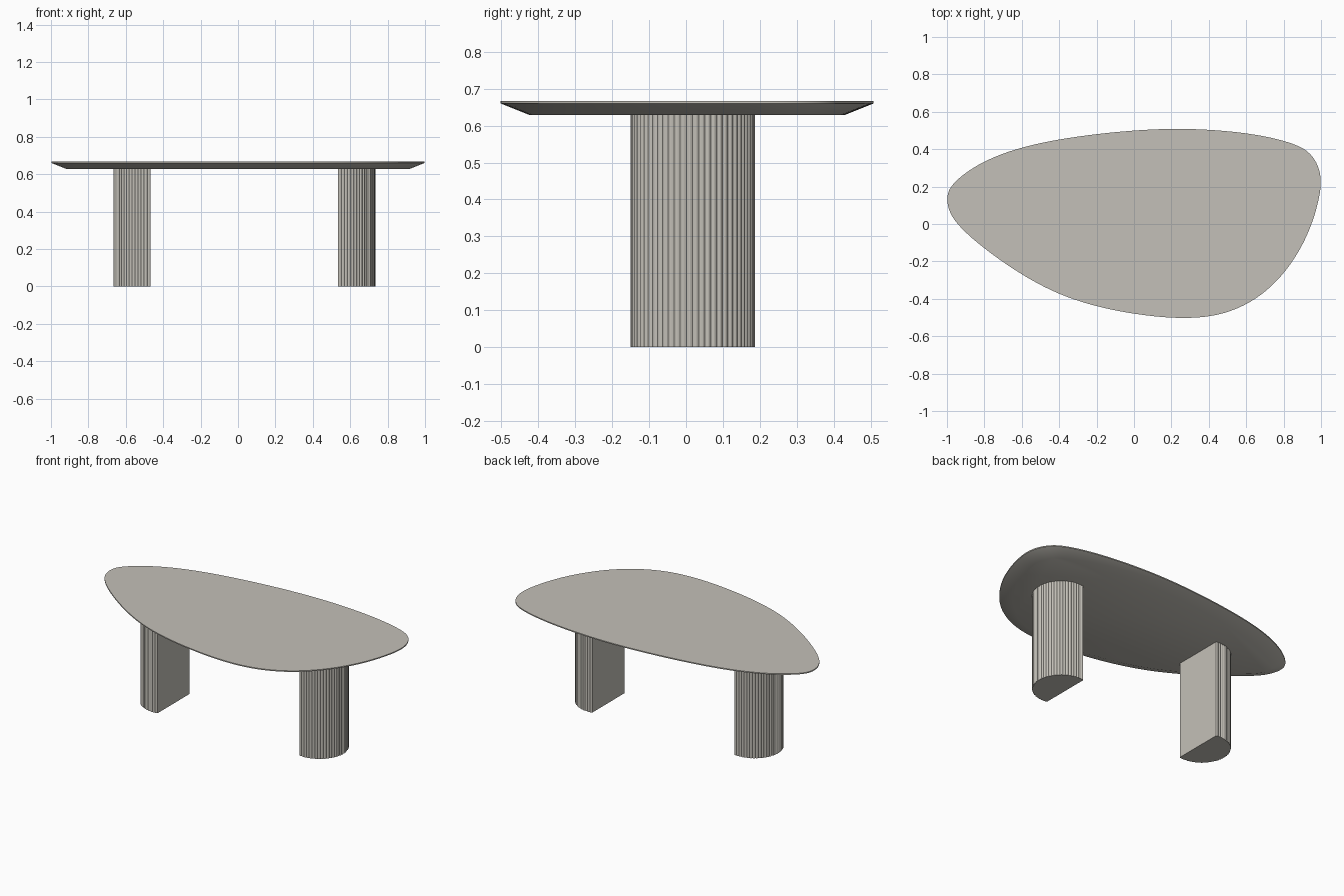
import bpy, bmesh, math
from mathutils import Vector

if "Cube" in bpy.data.objects:
    bpy.data.objects.remove(bpy.data.objects["Cube"])

stone = bpy.data.materials.new("warm_grey")
stone.diffuse_color = (0.55, 0.53, 0.48, 1)
stone.use_nodes = True
stone.node_tree.nodes["Principled BSDF"].inputs["Base Color"].default_value = stone.diffuse_color


def loft(name, rings, angle):
    """Skin a stack of closed rings (same point count) and cap both ends."""
    bm = bmesh.new()
    loops = [[bm.verts.new(p) for p in ring] for ring in rings]
    n = len(loops[0])
    for a, b in zip(loops, loops[1:]):
        for i in range(n):
            j = (i + 1) % n
            bm.faces.new((a[i], a[j], b[j], b[i]))
    bm.faces.new(loops[0][::-1])
    bm.faces.new(loops[-1])
    bmesh.ops.recalc_face_normals(bm, faces=bm.faces)
    mesh = bpy.data.meshes.new(name)
    bm.to_mesh(mesh)
    bm.free()
    obj = bpy.data.objects.new(name, mesh)
    bpy.context.collection.objects.link(obj)
    mesh.materials.append(stone)
    bpy.ops.object.select_all(action='DESELECT')
    obj.select_set(True)
    bpy.context.view_layer.objects.active = obj
    bpy.ops.object.shade_smooth_by_angle(angle=math.radians(angle))
    return obj


def smooth_outline(pts, steps=5):
    """Closed chord-length spline through the points, lightly relaxed."""
    pts = [Vector(p) for p in pts]
    n, out = len(pts), []

    def tangent(i):
        a, b, c = pts[i - 1], pts[i], pts[(i + 1) % n]
        d0, d1 = (b - a).length, (c - b).length
        return ((b - a) / d0 * d1 + (c - b) / d1 * d0) / (d0 + d1)

    for i in range(n):
        p, q = pts[i], pts[(i + 1) % n]
        h = (q - p).length
        m0, m1 = tangent(i) * h, tangent((i + 1) % n) * h
        for s in range(steps):
            t = s / steps
            out.append(p * (2*t**3 - 3*t**2 + 1) + m0 * (t**3 - 2*t**2 + t)
                       + q * (3*t**2 - 2*t**3) + m1 * (t**3 - t**2))
    for _ in range(5):
        out = [(out[i - 1] + out[i] * 2 + out[(i + 1) % len(out)]) / 4
               for i in range(len(out))]
    return out


def inset(loop, d):
    """Move a counter-clockwise loop inwards by d."""
    res = []
    for i, p in enumerate(loop):
        t = (loop[(i + 1) % len(loop)] - loop[i - 1]).normalized()
        res.append(p + Vector((-t.y, t.x)) * d)
    return res


# Table top: pebble outline, thin lip, undercut edge
outline = smooth_outline([
    (-1, .14), (-.98, .05), (-.9, -.045), (-.8, -.13), (-.6, -.27),
    (-.4, -.375), (-.2, -.44), (0, -.48), (.25, -.504), (.45, -.487),
    (.62, -.42), (.76, -.31), (.88, -.15), (.95, 0), (.985, .12), (1, .22),
    (.985, .31), (.93, .39), (.8, .445), (.6, .485), (.4, .504), (.2, .509),
    (0, .5), (-.3, .468), (-.6, .41), (-.8, .335), (-.93, .25), (-.985, .19)])
profile = [(.08, .628), (0, .66), (0, .667)]
loft("table_top", [[(p.x, p.y, z) for p in inset(outline, d)]
                   for d, z in profile], 25)


# Legs: fluted round columns cut flat on the inner side
def leg(name, cx, side):
    radius, cut, flutes, steps = .169, .031, 34, 5
    half = math.pi - math.acos(cut / radius)
    count = flutes * steps
    ring = []
    for i in range(count + 1):
        a = -half + 2 * half * i / count
        r = radius - .004 * (1 - abs(math.sin(math.pi * i / steps)))
        ring.append((cx + side * r * math.cos(a), .018 + r * math.sin(a)))
    loft(name, [[(x, y, z) for x, y in ring] for z in (0, .63)], 20)


leg("left_leg", -.498, -1)
leg("right_leg", .566, 1)
